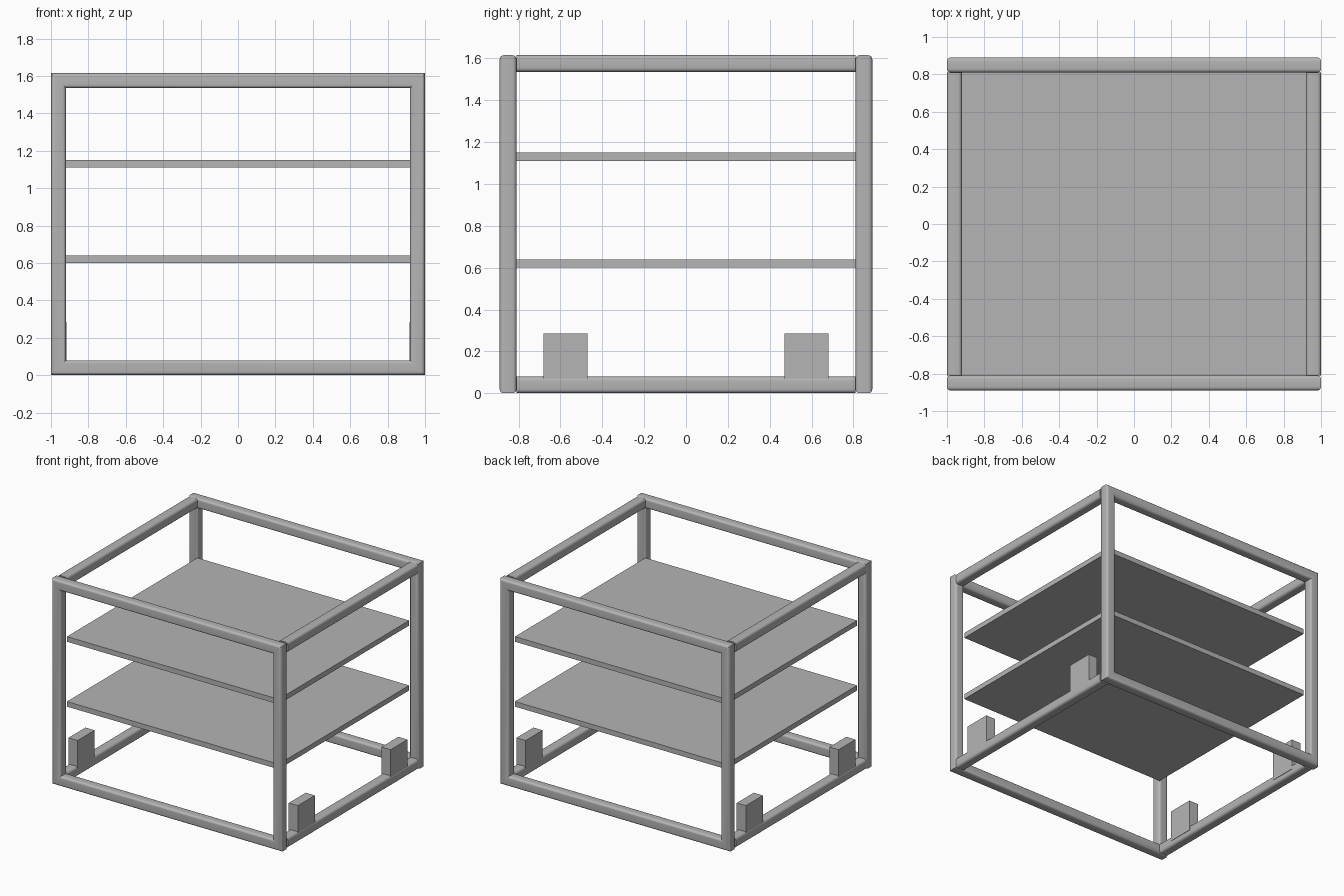
import bpy
import bmesh
from math import cos, sin, pi, radians
from mathutils import Vector

if "Cube" in bpy.data.objects:
    bpy.data.objects.remove(bpy.data.objects["Cube"], do_unlink=True)

# Overall dimensions
HALF_X, HALF_Y, HEIGHT = 1.0, 0.89, 1.615
BAR, ROUND = 0.08, 0.02
INNER_X, INNER_Y = HALF_X - BAR, HALF_Y - BAR

grey = bpy.data.materials.new("Plain Grey")
grey.use_nodes = True
colour = (0.46, 0.46, 0.46, 1)
grey.diffuse_color = colour
grey.node_tree.nodes["Principled BSDF"].inputs["Base Color"].default_value = colour


def add_object(name, bm, smooth=False):
    bmesh.ops.recalc_face_normals(bm, faces=bm.faces)
    mesh = bpy.data.meshes.new(name)
    bm.to_mesh(mesh)
    bm.free()
    mesh.materials.append(grey)
    obj = bpy.data.objects.new(name, mesh)
    bpy.context.collection.objects.link(obj)
    if smooth:
        smooth_object(obj)
    return obj


def smooth_object(obj):
    bpy.ops.object.select_all(action='DESELECT')
    obj.select_set(True)
    bpy.context.view_layer.objects.active = obj
    bpy.ops.object.shade_smooth_by_angle(angle=radians(35))


def tube_profile(steps=5):
    """Rounded square cross-section, centred on the origin."""
    core = BAR / 2 - ROUND
    points = []
    for quarter, (sx, sy) in enumerate([(1, 1), (-1, 1), (-1, -1), (1, -1)]):
        for i in range(steps + 1):
            a = (quarter + i / steps) * pi / 2
            points.append((sx * core + ROUND * cos(a), sy * core + ROUND * sin(a)))
    return points


def skin(bm, rings, closed):
    """Join matching rings of vertices into a tube."""
    pairs = list(zip(rings, rings[1:]))
    if closed:
        pairs.append((rings[-1], rings[0]))
    else:
        bm.faces.new(rings[0])
        bm.faces.new(rings[-1])
    for a, b in pairs:
        for i in range(len(a)):
            j = (i + 1) % len(a)
            bm.faces.new((a[i], a[j], b[j], b[i]))


def box(name, low, high):
    bm = bmesh.new()
    bmesh.ops.create_cube(bm, size=1)
    low, high = Vector(low), Vector(high)
    for v in bm.verts:
        v.co = (low + high) / 2 + v.co * (high - low)
    return add_object(name, bm)


# Mitred rectangular frames at the front and back
for name, side in (("front_frame", -1), ("back_frame", 1)):
    bm = bmesh.new()
    rings = []
    for sx, sz in [(-1, -1), (1, -1), (1, 1), (-1, 1)]:
        rings.append([bm.verts.new((sx * (HALF_X - BAR / 2 + u),
                                    side * (HALF_Y - BAR / 2) + v,
                                    HEIGHT / 2 + sz * (HEIGHT / 2 - BAR / 2 + u)))
                      for u, v in tube_profile()])
    skin(bm, rings, closed=True)
    add_object(name, bm, smooth=True)

# Side rails joining the two frames
for side_name, side in (("left", 1), ("right", -1)):
    for level, z in (("lower", BAR / 2), ("upper", HEIGHT - BAR / 2)):
        bm = bmesh.new()
        rings = [[bm.verts.new((side * (HALF_X - BAR / 2) + u, y, z + v))
                  for u, v in tube_profile()] for y in (-INNER_Y, INNER_Y)]
        skin(bm, rings, closed=False)
        add_object(f"{side_name}_{level}_rail", bm, smooth=True)

# Two flat shelves
for name, z in (("lower_shelf", 0.60), ("upper_shelf", 1.11)):
    box(name, (-INNER_X, -INNER_Y, z), (INNER_X, INNER_Y, z + 0.04))

# Blocks on the lower rails, each with a round pocket opening outwards
for side_name, side in (("left", 1), ("right", -1)):
    for end_name, y in (("front", -0.575), ("back", 0.575)):
        x_in, x_out = sorted((side * 0.917, side * 0.997))
        block = box(f"{end_name}_{side_name}_block",
                    (x_in, y - 0.105, BAR / 2), (x_out, y + 0.105, 0.285))
        bm = bmesh.new()
        bmesh.ops.create_cone(bm, cap_ends=True, segments=48,
                              radius1=0.087, radius2=0.087, depth=0.2)
        for v in bm.verts:
            v.co = Vector((v.co.z + side * 1.03, v.co.x + y, v.co.y + 0.185))
        cutter = add_object("pocket_cutter", bm)
        cutter.hide_render = True
        cut = block.modifiers.new("Pocket", 'BOOLEAN')
        cut.operation = 'DIFFERENCE'
        cut.solver = 'EXACT'
        cut.object = cutter
        bpy.context.view_layer.objects.active = block
        bpy.ops.object.modifier_apply(modifier=cut.name)
        bpy.data.objects.remove(cutter, do_unlink=True)
        smooth_object(block)
